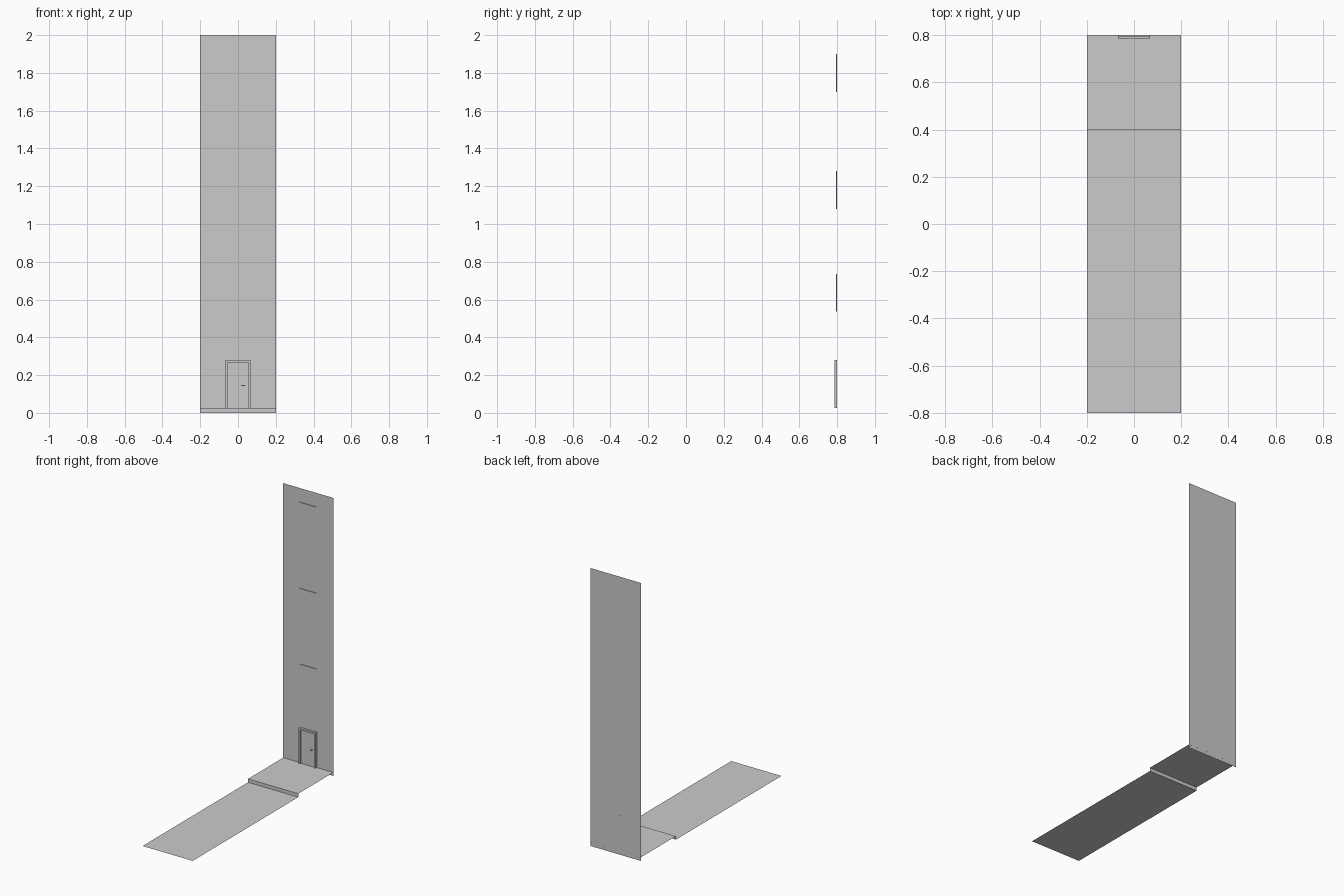
import bpy

if "Cube" in bpy.data.objects:
    bpy.data.objects.remove(bpy.data.objects["Cube"])

wall_mat = bpy.data.materials.new("wall_grey")
wall_mat.diffuse_color = (0.65, 0.65, 0.65, 1)
wall_mat.use_nodes = True
wall_mat.node_tree.nodes["Principled BSDF"].inputs["Base Color"].default_value = wall_mat.diffuse_color


def mesh_object(name, verts, faces, mat=None):
    mesh = bpy.data.meshes.new(name)
    mesh.from_pydata(verts, [], faces)
    obj = bpy.data.objects.new(name, mesh)
    bpy.context.collection.objects.link(obj)
    if mat:
        mesh.materials.append(mat)
    return obj


def box(name, x0, x1, y0, y1, z0, z1):
    verts = [(x, y, z) for z in (z0, z1) for x, y in
             ((x0, y0), (x1, y0), (x1, y1), (x0, y1))]
    faces = [(3, 2, 1, 0), (4, 5, 6, 7)]
    faces += [(i, (i + 1) % 4, (i + 1) % 4 + 4, i + 4) for i in range(4)]
    return mesh_object(name, verts, faces)


def extrude_x(name, profile, half, mat=None):
    """Open sheet: a (y, z) profile swept across the width."""
    verts = [(x, y, z) for y, z in profile for x in (-half, half)]
    faces = [(2 * i, 2 * i + 1, 2 * i + 3, 2 * i + 2)
             for i in range(len(profile) - 1)]
    return mesh_object(name, verts, faces, mat)


W = 0.2        # half width of the street slice
KERB = 0.025   # pavement height
BACK = 0.8

# Ground sheets and facade
extrude_x("road", [(-0.8, 0), (0.4, 0)], W)
extrude_x("pavement", [(0.4, 0), (0.4, KERB), (BACK, KERB)], W)
extrude_x("facade_wall", [(BACK - 0.0002, 0), (BACK - 0.0002, 2)], W, wall_mat)

# Shallow window panels
for i, (z0, z1) in enumerate([(0.537, 0.735), (1.08, 1.28), (1.70, 1.90)]):
    box(f"window_{i + 1}", -0.067, 0.067, 0.795, BACK - 0.0004, z0, z1)

# Door frame: U-shaped profile extruded through its depth
outer, inner, top, head = 0.067, 0.055, 0.28, 0.268
u = [(-outer, KERB), (-outer, top), (outer, top), (outer, KERB),
     (inner, KERB), (inner, head), (-inner, head), (-inner, KERB)]
y0, y1, n = 0.785, BACK, len(u)
verts = [(x, y, z) for y in (y0, y1) for x, z in u]
faces = [(i, i + n, (i + 1) % n + n, (i + 1) % n) for i in range(n)]
for q in ((0, 7, 6, 1), (1, 6, 5, 2), (2, 5, 4, 3)):
    faces += [q, tuple(i + n for i in reversed(q))]
mesh_object("door_frame", verts, faces)

# Door leaf and lever handle
box("door_leaf", -inner, inner, 0.793, BACK, KERB, head)
box("handle_stem", 0.032, 0.037, 0.787, 0.793, 0.143, 0.148)
box("handle_lever", 0.018, 0.037, 0.785, 0.788, 0.143, 0.148)
